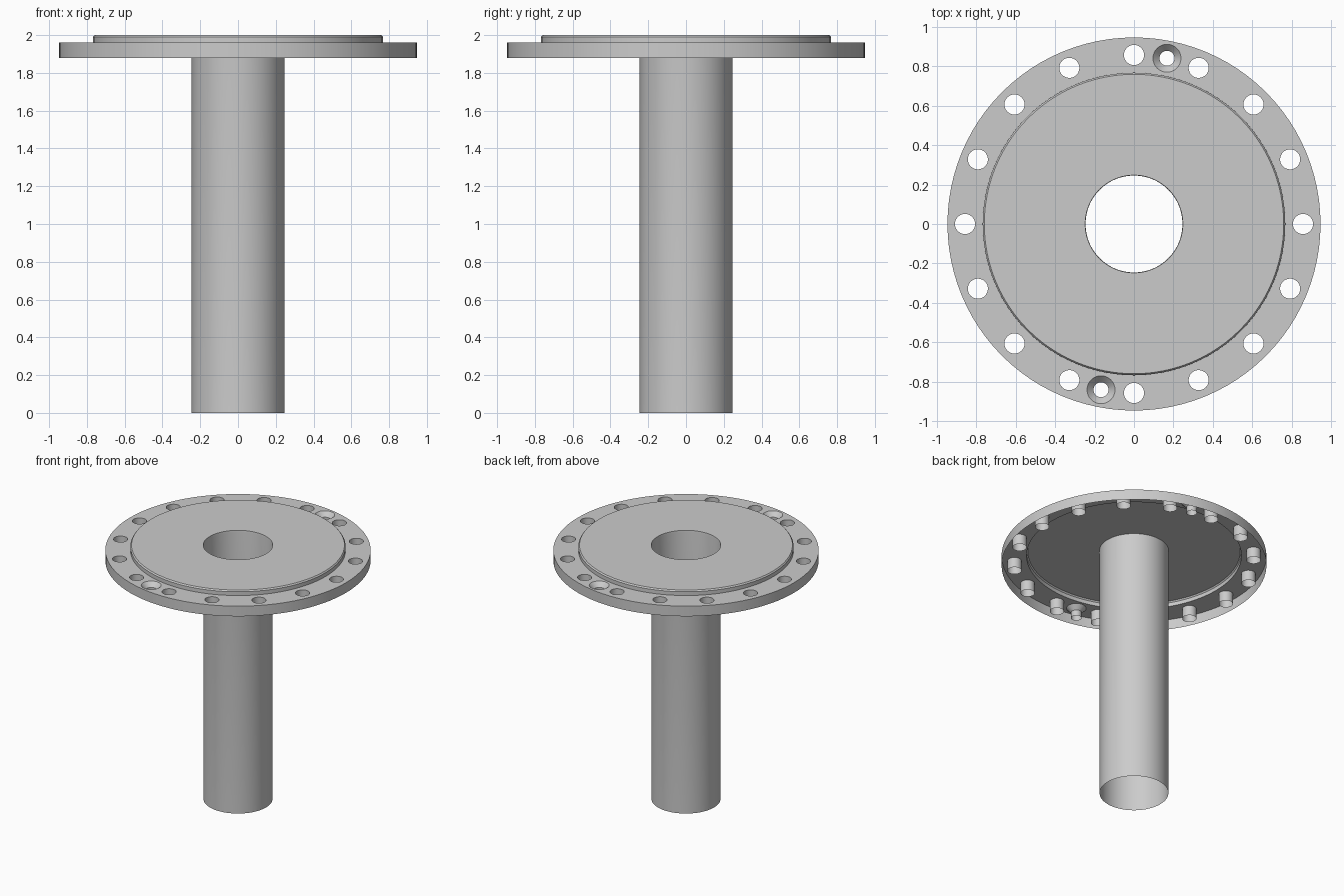
import bpy, bmesh, math
from mathutils import Vector

cube = bpy.data.objects.get("Cube")
if cube:
    bpy.data.objects.remove(cube, do_unlink=True)

STEEL = (0.6, 0.6, 0.6, 1.0)
steel = bpy.data.materials.new("grey steel")
steel.use_nodes = True
steel.diffuse_color = STEEL
steel.node_tree.nodes["Principled BSDF"].inputs["Base Color"].default_value = STEEL


def ring(bm, radius, z, sides, centre=(0, 0)):
    """Closed loop of vertices around a vertical axis."""
    steps = [math.tau * i / sides for i in range(sides)]
    return [bm.verts.new((centre[0] + radius * math.cos(a),
                          centre[1] + radius * math.sin(a), z)) for a in steps]


def wall(bm, upper, lower, inward=False):
    """Band of quads between two loops, facing out from or in to the axis."""
    n = len(upper)
    for i in range(n):
        j = (i + 1) % n
        quad = [lower[i], lower[j], upper[j], upper[i]]
        bm.faces.new(quad[::-1] if inward else quad)


def plate(bm, loops):
    """Flat upward face bounded by an outer loop and any number of holes."""
    edges = []
    for loop in loops:
        for a, b in zip(loop, loop[1:] + loop[:1]):
            edges.append(bm.edges.get((a, b)) or bm.edges.new((a, b)))
    made = bmesh.ops.triangle_fill(bm, edges=edges, use_beauty=True,
                                   normal=Vector((0, 0, 1)))
    for item in made["geom"]:
        if isinstance(item, bmesh.types.BMFace):
            item.normal_update()
            if item.normal.z < 0:
                item.normal_flip()


def finish(bm, name):
    mesh = bpy.data.meshes.new(name)
    bm.to_mesh(mesh)
    bm.free()
    mesh.materials.append(steel)
    obj = bpy.data.objects.new(name, mesh)
    bpy.context.collection.objects.link(obj)
    bpy.ops.object.select_all(action="DESELECT")
    obj.select_set(True)
    bpy.context.view_layer.objects.active = obj
    bpy.ops.object.shade_smooth_by_angle(angle=math.radians(25))
    return obj


SIDES = 96
TOP, FLANGE_TOP, FLANGE_BOTTOM = 2.0, 1.96, 1.88
FLANGE_R, STEP_R, BORE_R, BOLT_CIRCLE = 0.947, 0.768, 0.246, 0.858


def on_bolt_circle(degrees):
    a = math.radians(degrees)
    return BOLT_CIRCLE * math.cos(a), BOLT_CIRCLE * math.sin(a)


# Flange shell, open underneath, with its outer rim
bm = bmesh.new()
rim = ring(bm, FLANGE_R, FLANGE_TOP, SIDES)
wall(bm, rim, ring(bm, FLANGE_R, FLANGE_BOTTOM, SIDES))
step_foot = ring(bm, STEP_R, FLANGE_TOP, SIDES)
loops = [rim, step_foot]

# Sixteen bolt holes
for k in range(16):
    c = on_bolt_circle(k * 22.5)
    mouth = ring(bm, 0.051, FLANGE_TOP, 32, c)
    wall(bm, mouth, ring(bm, 0.051, FLANGE_BOTTOM, 32, c), inward=True)
    loops.append(mouth)

# Two opposite countersunk screw holes
for degrees in (78.75, 258.75):
    c = on_bolt_circle(degrees)
    mouth = ring(bm, 0.071, FLANGE_TOP, 32, c)
    neck = ring(bm, 0.038, FLANGE_TOP - 0.035, 32, c)
    wall(bm, mouth, neck, inward=True)
    wall(bm, neck, ring(bm, 0.038, FLANGE_BOTTOM, 32, c), inward=True)
    loops.append(mouth)
plate(bm, loops)
finish(bm, "flange")

# Raised face with a chamfered edge and open bore
bm = bmesh.new()
foot = ring(bm, STEP_R, FLANGE_TOP, SIDES)
shoulder = ring(bm, STEP_R, TOP - 0.01, SIDES)
edge = ring(bm, STEP_R - 0.008, TOP, SIDES)
lip = ring(bm, BORE_R + 0.002, TOP, SIDES)
wall(bm, shoulder, foot)
wall(bm, edge, shoulder)
wall(bm, lip, edge)
finish(bm, "raised_face")

# Thin pipe running from the raised face to the ground
bm = bmesh.new()
mouth = ring(bm, BORE_R + 0.002, TOP, SIDES)
throat = ring(bm, BORE_R, TOP - 0.015, SIDES)
wall(bm, mouth, throat)
wall(bm, throat, ring(bm, BORE_R, 0, SIDES))
finish(bm, "pipe")
